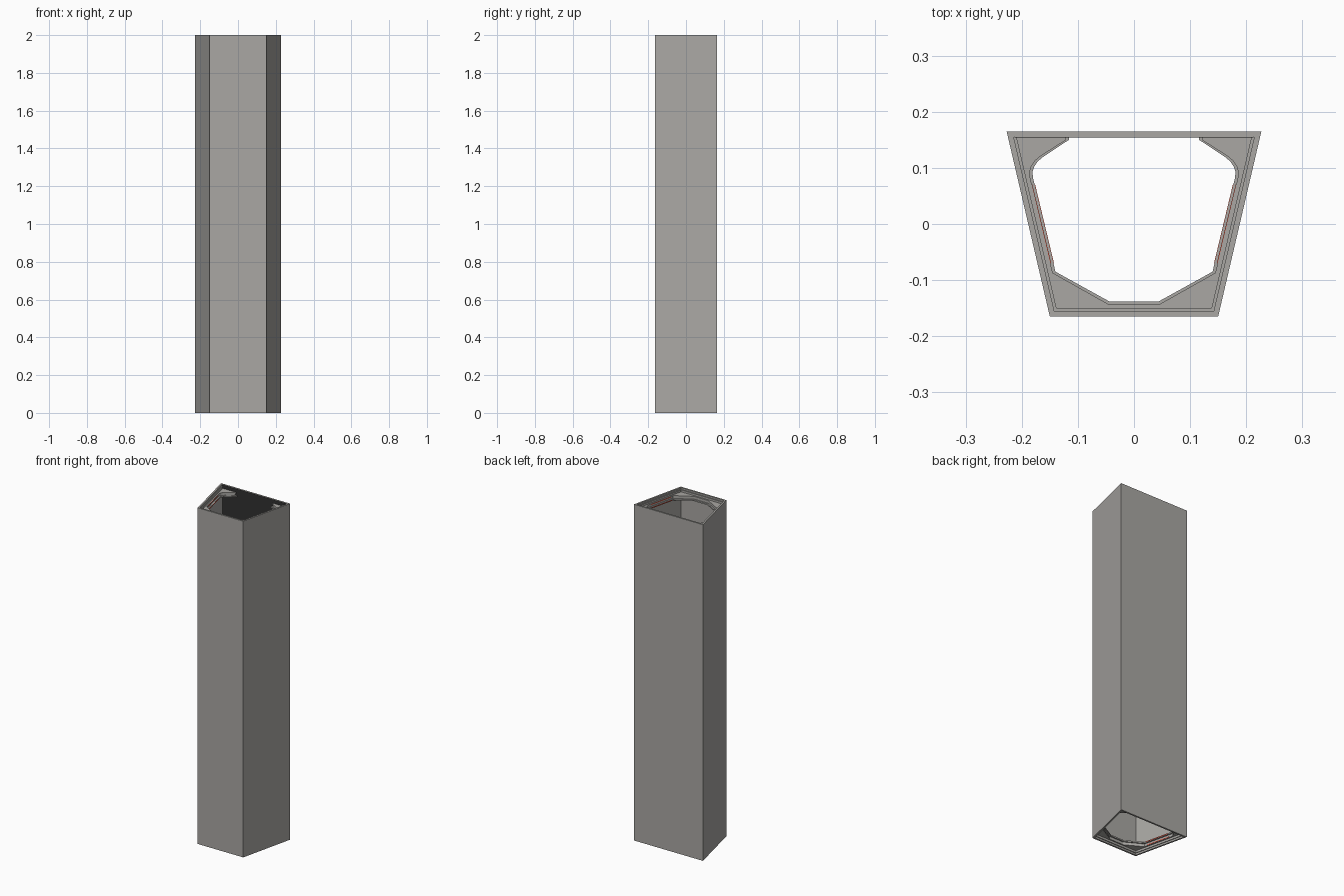
import bpy, bmesh

if "Cube" in bpy.data.objects:
    bpy.data.objects.remove(bpy.data.objects["Cube"])

SLOPE = 0.077 / 0.33


def colour(name, r, g, b):
    m = bpy.data.materials.new(name)
    m.diffuse_color = (r, g, b, 1)
    m.use_nodes = True
    m.node_tree.nodes["Principled BSDF"].inputs["Base Color"].default_value = m.diffuse_color
    return m


grey = colour("warm_grey", 0.40, 0.39, 0.37)
dark = colour("dark_lining", 0.03, 0.03, 0.03)
red = colour("red_seal", 0.8, 0.08, 0.04)


def side_x(y, inset=0.0):
    """x of the sloping side wall at depth y, moved inwards by inset"""
    return 0.15 + (y + 0.165) * SLOPE - inset * 1.027


def prism(name, outline, z0, z1, material=grey):
    """Extrude a closed outline from z0 to z1"""
    bm = bmesh.new()
    low = [bm.verts.new((x, y, z0)) for x, y in outline]
    high = [bm.verts.new((x, y, z1)) for x, y in outline]
    bm.faces.new(low[::-1])
    bm.faces.new(high)
    for i in range(len(low)):
        j = (i + 1) % len(low)
        bm.faces.new((low[i], low[j], high[j], high[i]))
    bmesh.ops.recalc_face_normals(bm, faces=bm.faces[:])
    mesh = bpy.data.meshes.new(name)
    bm.to_mesh(mesh)
    bm.free()
    mesh.materials.append(material)
    ob = bpy.data.objects.new(name, mesh)
    bpy.context.collection.objects.link(ob)
    return ob


def mirrored(half):
    """Right half, listed back to front, continued along the left half"""
    return half + [(-x, y) for x, y in reversed(half)]


def u_path(inset):
    """Sides and front of the trapezoid, open at the back"""
    front = -0.165 + inset
    return mirrored([(side_x(0.155, inset), 0.155), (side_x(front, inset), front)])


def u_wall(name, outer, inner, z0, z1):
    return prism(name, u_path(outer) + u_path(inner)[::-1], z0, z1)


def opening(g):
    """Right half of the hole in the end frames, enlarged by g"""
    return [(0.116 + g, 0.155), (0.116 + g, 0.150), (0.163 + g, 0.119 + g * 0.2),
            (0.172 + g, 0.111 + g * 0.2), (0.178 + g, 0.102 + g * 0.2),
            (0.181 + g, 0.093), (0.180 + g, 0.082),
            (0.140 + g, -0.085 - g * 0.4), (0.044 + g * 0.3, -0.138 - g)]


def frame(name, grow, z0, z1):
    prism(name, u_path(0.014) + mirrored(opening(grow))[::-1], z0, z1)


# Outer casing: flat back panel and folded U-shaped wall
prism("back_panel", [(-0.227, 0.165), (0.227, 0.165), (side_x(0.155), 0.155),
                     (-side_x(0.155), 0.155)], 0, 2)
prism("back_panel_lining", [(-0.213, 0.1555), (0.213, 0.1555), (0.213, 0.1545),
                            (-0.213, 0.1545)], 0.001, 1.999, dark)
u_wall("outer_wall", 0, 0.010, 0, 2)
u_wall("wall_liner", 0.010, 0.015, 0.01, 1.99)

# Stepped frames at both ends, with a red seal on each side of the opening
for end, base, d in (("bottom", 0, 1), ("top", 2, -1)):
    def span(a, b):
        return sorted((base + d * a, base + d * b))

    frame(end + "_frame_outer_lip", 0.005, *span(0.022, 0.030))
    frame(end + "_frame_core", 0.008, *span(0.030, 0.040))
    frame(end + "_frame_inner_lip", 0.0, *span(0.040, 0.048))
    for s, label in ((1, "right"), (-1, "left")):
        for k, (grow, a, b) in enumerate(((0.005, 0.024, 0.028), (0.0, 0.042, 0.046))):
            y0, y1 = -0.07, 0.07
            x0, x1 = [0.140 + grow + (y + 0.085) * 0.04 / 0.167 for y in (y0, y1)]
            prism(f"{end}_{label}_seal_{k + 1}",
                  [(s * (x0 - 0.001), y0), (s * (x0 + 0.003), y0),
                   (s * (x1 + 0.003), y1), (s * (x1 - 0.001), y1)],
                  *span(a, b), red)
